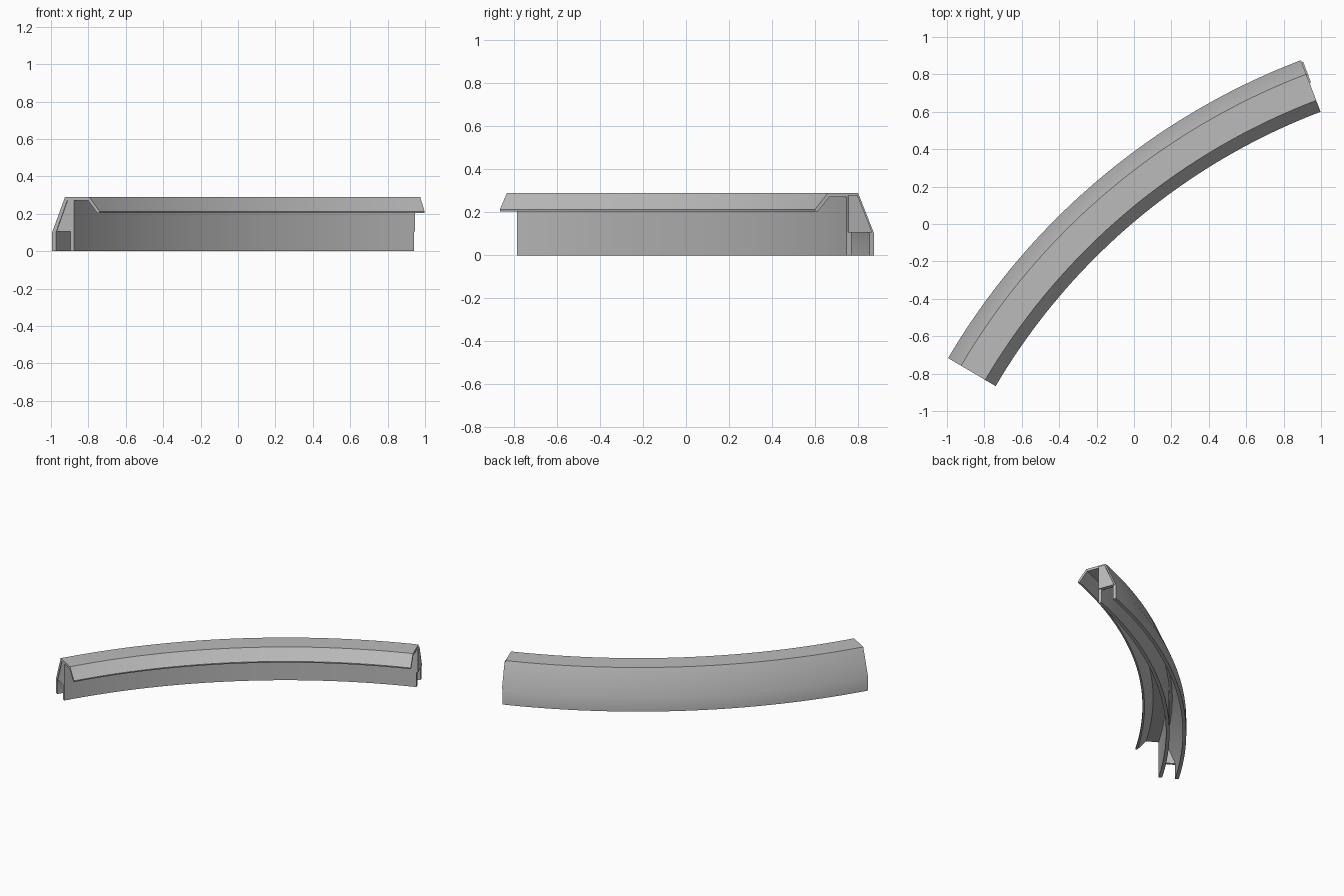
import bpy, bmesh, math

if "Cube" in bpy.data.objects:
    bpy.data.objects.remove(bpy.data.objects["Cube"], do_unlink=True)

CENTRE = (2.22, -2.61)
START, END = math.radians(149.5), math.radians(110.85)

grey = bpy.data.materials.new("plain grey")
grey.use_nodes = True
grey.diffuse_color = (0.5, 0.5, 0.5, 1)
grey.node_tree.nodes["Principled BSDF"].inputs["Base Color"].default_value = (0.5, 0.5, 0.5, 1)


def sweep(name, profile, a0, a1, steps):
    """Sweep a closed (radius, height) profile around the arc centre."""
    bm = bmesh.new()
    rings = []
    for i in range(steps + 1):
        a = a0 + (a1 - a0) * i / steps
        rings.append([bm.verts.new((CENTRE[0] + r * math.cos(a),
                                    CENTRE[1] + r * math.sin(a), z)) for r, z in profile])
    n = len(profile)
    for p, q in zip(rings, rings[1:]):
        for j in range(n):
            k = (j + 1) % n
            bm.faces.new((p[j], p[k], q[k], q[j]))
    bm.faces.new(rings[0])
    bm.faces.new(rings[-1])
    bmesh.ops.recalc_face_normals(bm, faces=bm.faces)
    mesh = bpy.data.meshes.new(name)
    bm.to_mesh(mesh)
    bm.free()
    mesh.materials.append(grey)
    obj = bpy.data.objects.new(name, mesh)
    bpy.context.collection.objects.link(obj)
    bpy.ops.object.select_all(action="DESELECT")
    obj.select_set(True)
    bpy.context.view_layer.objects.active = obj
    bpy.ops.object.shade_smooth_by_angle(angle=math.radians(30))
    return obj


# Hollow curved shell: outer wall, flat top, overhanging lip and inner wall
shell = [(3.73, 0), (3.73, 0.1), (3.65, 0.29), (3.5, 0.29), (3.435, 0.213),
         (3.437, 0.203), (3.449, 0.203), (3.507, 0.272), (3.593, 0.272),
         (3.593, 0), (3.617, 0), (3.617, 0.272), (3.636, 0.272),
         (3.706, 0.1), (3.706, 0)]
sweep("curved_shell", shell, START, END, 40)

# End caps close the cavity above the open slot
cap = [(3.6, 0.105), (3.718, 0.105), (3.645, 0.278), (3.6, 0.278)]
thick, proud = 0.02 / 3.6, 0.008 / 3.6
sweep("right_end_cap", cap, START - 0.001, START - thick, 1)
sweep("left_end_cap", cap, END - proud, END + thick, 1)
